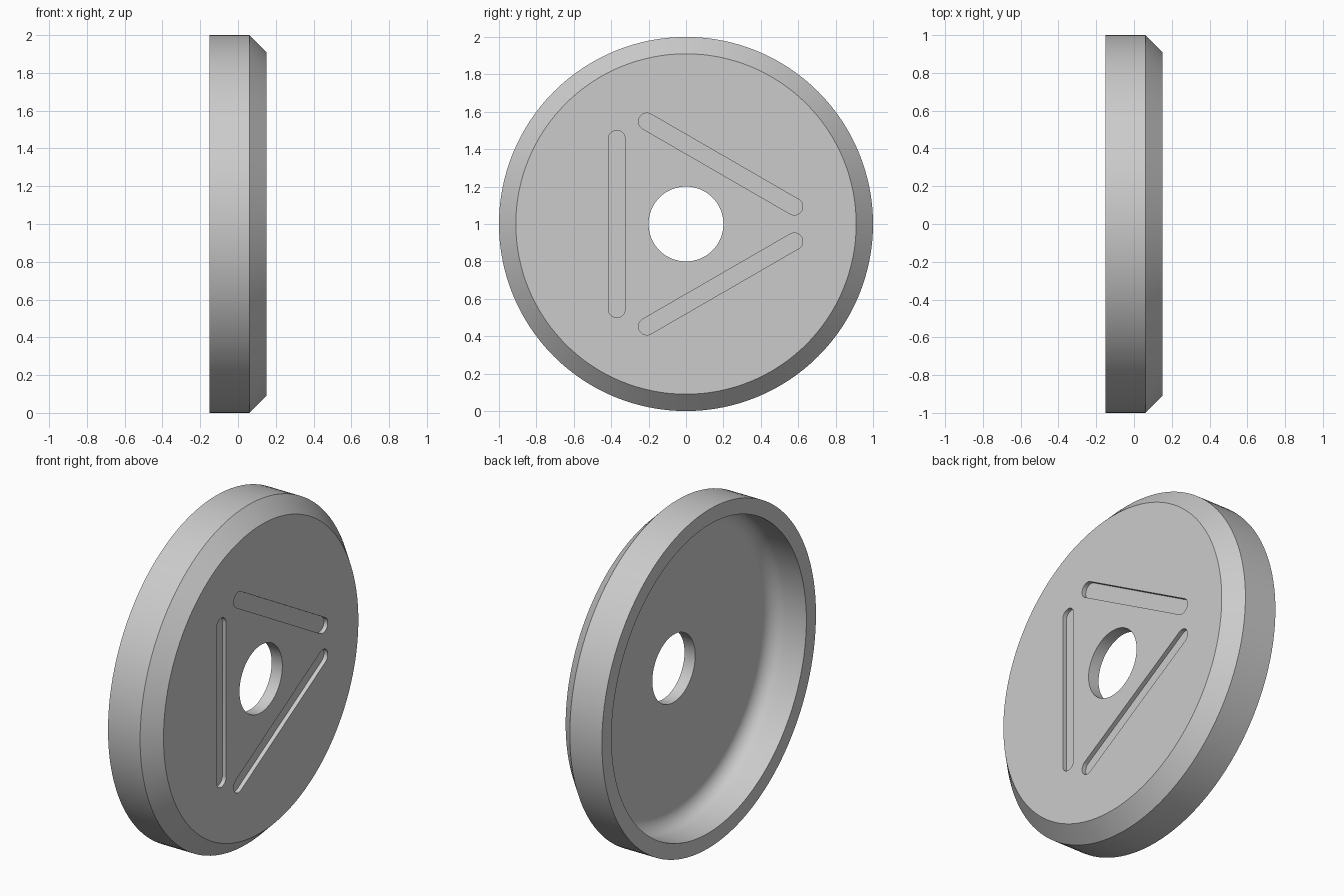
import bpy, bmesh
from math import sin, cos, pi, radians
from mathutils import Vector, Matrix

if "Cube" in bpy.data.objects:
    bpy.data.objects.remove(bpy.data.objects["Cube"], do_unlink=True)

grey = bpy.data.materials.new("light grey")
grey.use_nodes = True
colour = (0.6, 0.6, 0.6, 1)
grey.diffuse_color = colour
grey.node_tree.nodes["Principled BSDF"].inputs["Base Color"].default_value = colour

SEGMENTS = 128
AXIS_HEIGHT = 1.0
RIM_X, FACE_X, FLOOR_X, SHOULDER_X = -0.15, 0.15, 0.08, 0.06
OUTER, INNER, HOLE, FILLET = 1.0, 0.91, 0.2, 0.09
SLOT_OFFSET, SLOT_RADIUS, SLOT_HALF, SLOT_DEPTH = -0.37, 0.045, 0.455, 0.025


def make_object(name, bm):
    bmesh.ops.recalc_face_normals(bm, faces=bm.faces)
    mesh = bpy.data.meshes.new(name)
    bm.to_mesh(mesh)
    bm.free()
    mesh.materials.append(grey)
    obj = bpy.data.objects.new(name, mesh)
    bpy.context.collection.objects.link(obj)
    obj.location.z = AXIS_HEIGHT
    return obj


def lathe(name, profile):
    """Revolve a closed (x, radius) profile around the x axis."""
    bm = bmesh.new()
    rings = []
    for i in range(SEGMENTS):
        a = 2 * pi * i / SEGMENTS
        rings.append([bm.verts.new((x, r * cos(a), r * sin(a))) for x, r in profile])
    n = len(profile)
    for i, ring in enumerate(rings):
        nxt = rings[(i + 1) % SEGMENTS]
        for j in range(n):
            k = (j + 1) % n
            bm.faces.new((ring[j], ring[k], nxt[k], nxt[j]))
    return make_object(name, bm)


def slot_cutter(name, angle):
    """Round-ended bar reaching from the slot floor to beyond the face."""
    bm = bmesh.new()
    turn = Matrix.Rotation(angle, 3, "X")
    outline = []
    for end in (1, -1):
        for i in range(17):
            a = pi * i / 16
            p = Vector((FACE_X - SLOT_DEPTH,
                        SLOT_OFFSET + end * SLOT_RADIUS * cos(a),
                        end * (SLOT_HALF + SLOT_RADIUS * sin(a))))
            outline.append(bm.verts.new(turn @ p))
    base = bm.faces.new(outline)
    top = bmesh.ops.extrude_face_region(bm, geom=[base])["geom"]
    bmesh.ops.translate(bm, vec=(0.1, 0, 0),
                        verts=[v for v in top if isinstance(v, bmesh.types.BMVert)])
    cutter = make_object(name, bm)
    cutter.hide_render = True
    return cutter


# Dished disc: bore, chamfered outside, flat rim, filleted cavity
fillet = [(FLOOR_X - FILLET * (1 - sin(a)), INNER - FILLET * (1 - cos(a)))
          for a in (pi / 2 * i / 10 for i in range(11))]
disc = lathe("dished_disc", [(FLOOR_X, HOLE), (FACE_X, HOLE), (FACE_X, INNER),
                             (SHOULDER_X, OUTER), (RIM_X, OUTER),
                             (RIM_X, INNER)] + fillet)

# Three shallow slots in a triangle on the outer face
cutters = [slot_cutter(f"slot_cutter_{i + 1}", radians(120 * i)) for i in range(3)]
for cutter in cutters:
    mod = disc.modifiers.new("slot", "BOOLEAN")
    mod.operation = "DIFFERENCE"
    mod.solver = "EXACT"
    mod.object = cutter

bpy.ops.object.select_all(action="DESELECT")
disc.select_set(True)
bpy.context.view_layer.objects.active = disc
for mod in list(disc.modifiers):
    bpy.ops.object.modifier_apply(modifier=mod.name)
for cutter in cutters:
    bpy.data.objects.remove(cutter, do_unlink=True)
bpy.ops.object.shade_smooth_by_angle(angle=radians(30))
